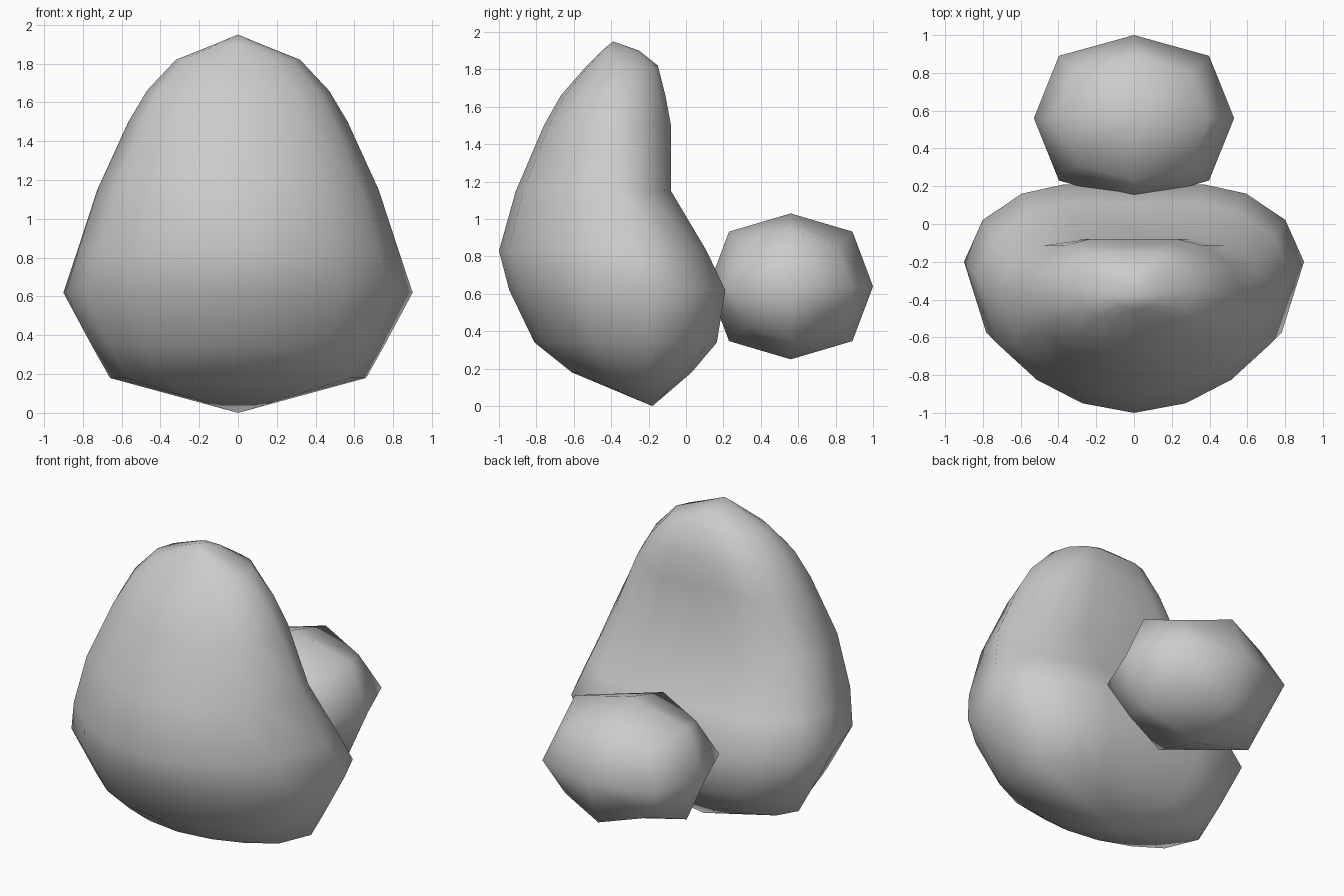
import bpy, bmesh

if "Cube" in bpy.data.objects:
    bpy.data.objects.remove(bpy.data.objects["Cube"])

# Body levels: z, half width, front y, back y, y of widest point
LEVELS = [
    (0.18, 0.66, -0.61, 0.03, -0.20),
    (0.34, 0.75, -0.81, 0.165, -0.20),
    (0.62, 0.90, -0.945, 0.21, -0.20),
    (0.83, 0.83, -1.00, 0.11, -0.27),
    (1.15, 0.725, -0.91, -0.08, -0.36),
    (1.50, 0.565, -0.76, -0.08, -0.37),
    (1.66, 0.47, -0.67, -0.11, -0.37),
    (1.82, 0.32, -0.53, -0.15, -0.36),
    (1.90, 0.12, -0.45, -0.25, -0.37),
]
# Half cross-section: x share of the width, y share toward back (+) or front (-)
HALF = [(0, 1), (0.41, 1), (0.66, 0.88), (0.89, 0.54), (1, 0),
        (0.87, -0.5), (0.62, -0.76), (0.33, -0.93), (0, -1)]
OUTLINE = HALF + [(-x, y) for x, y in HALF[-2:0:-1]]


def finish(name, bm):
    bmesh.ops.recalc_face_normals(bm, faces=bm.faces)
    for f in bm.faces:
        f.smooth = True
    mesh = bpy.data.meshes.new(name)
    bm.to_mesh(mesh)
    bm.free()
    obj = bpy.data.objects.new(name, mesh)
    bpy.context.collection.objects.link(obj)
    return obj


# Body: lofted rings closed by a point at each end
bm = bmesh.new()
rings = []
for z, w, front, back, mid in LEVELS:
    rings.append([bm.verts.new((x * w, mid + (y * (back - mid) if y > 0 else y * (mid - front)), z))
                  for x, y in OUTLINE])
n = len(OUTLINE)
bottom = bm.verts.new((0, -0.18, 0))
top = bm.verts.new((0, -0.39, 1.95))
for i in range(n):
    j = (i + 1) % n
    for a, b in zip(rings, rings[1:]):
        bm.faces.new((a[i], a[j], b[j], b[i]))
    bm.faces.new((rings[0][j], rings[0][i], bottom))
    bm.faces.new((rings[-1][i], rings[-1][j], top))
finish("body", bm)

# Round tail: a box smoothed by one subdivision
bm = bmesh.new()
bmesh.ops.create_cube(bm, size=2)
bmesh.ops.scale(bm, vec=(0.53, 0.44, 0.39), verts=bm.verts)
tail = finish("tail", bm)
tail.location = (0, 0.56, 0.64)
sub = tail.modifiers.new("rounding", 'SUBSURF')
sub.levels = sub.render_levels = 1
sub.use_limit_surface = False
